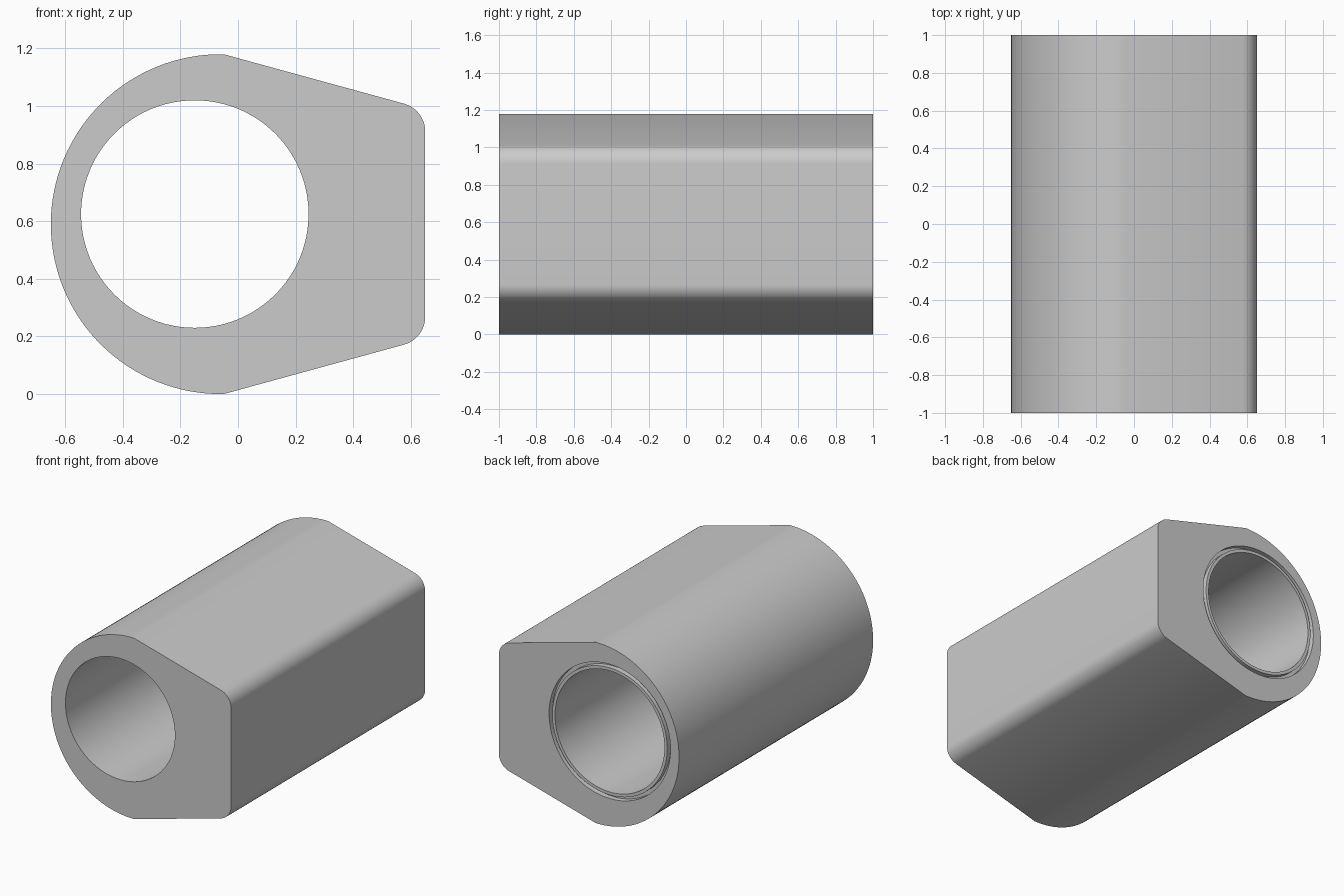
import bpy, bmesh
from math import sin, cos, pi, radians

cube = bpy.data.objects.get("Cube")
if cube:
    bpy.data.objects.remove(cube, do_unlink=True)

# Plain grey
grey = bpy.data.materials.new("plain grey")
grey.use_nodes = True
grey.diffuse_color = (0.6, 0.6, 0.6, 1)
grey.node_tree.nodes["Principled BSDF"].inputs["Base Color"].default_value = (0.6, 0.6, 0.6, 1)


def arc(cx, cz, r, start, end, steps):
    """Points on an arc in the xz plane, angles in degrees."""
    angles = [radians(start + (end - start) * i / steps) for i in range(steps + 1)]
    return [(cx + r * cos(a), cz + r * sin(a)) for a in angles]


def make_object(name, bm):
    bmesh.ops.recalc_face_normals(bm, faces=bm.faces)
    mesh = bpy.data.meshes.new(name)
    bm.to_mesh(mesh)
    bm.free()
    mesh.materials.append(grey)
    obj = bpy.data.objects.new(name, mesh)
    bpy.context.collection.objects.link(obj)
    return obj


def prism(name, points, y0, y1):
    """Extrude a closed xz profile along y."""
    bm = bmesh.new()
    face = bm.faces.new([bm.verts.new((x, y0, z)) for x, z in points])
    grown = bmesh.ops.extrude_face_region(bm, geom=[face])["geom"]
    verts = [g for g in grown if isinstance(g, bmesh.types.BMVert)]
    bmesh.ops.translate(bm, verts=verts, vec=(0, y1 - y0, 0))
    return make_object(name, bm)


def ring(name, cx, cz, r_in, r_out, y0, y1, n):
    """Closed ring of rectangular section around the y axis."""
    section = [(r_in, y0), (r_out, y0), (r_out, y1), (r_in, y1)]
    bm = bmesh.new()
    rows = [[bm.verts.new((cx + r * cos(2 * pi * i / n), y, cz + r * sin(2 * pi * i / n)))
             for r, y in section] for i in range(n)]
    for i in range(n):
        a, b = rows[i], rows[(i + 1) % n]
        for j in range(4):
            k = (j + 1) % 4
            bm.faces.new((a[j], a[k], b[k], b[j]))
    return make_object(name, bm)


# Body: round on one side, tapering to a flat with rounded corners
MID = 0.59
profile = arc(-0.06, MID, 0.59, 89, 271, 64)
profile += arc(0.55, 2 * MID - 0.912, 0.1, -75, 0, 10)
profile += arc(0.55, 0.912, 0.1, 0, 75, 10)
body = prism("sleeve_body", profile, -1, 1)

# Through bore, and a narrow groove around it at the back end
HOLE_X, HOLE_Z = -0.15, 0.625
bore = prism("bore_cutter", arc(HOLE_X, HOLE_Z, 0.395, 0, 356.25, 95), -1.2, 1.2)
groove = ring("groove_cutter", HOLE_X, HOLE_Z, 0.415, 0.438, 0.965, 1.1, 96)

for cutter in (bore, groove):
    cutter.hide_render = True
    mod = body.modifiers.new(cutter.name, "BOOLEAN")
    mod.operation = "DIFFERENCE"
    mod.solver = "EXACT"
    mod.object = cutter

bpy.ops.object.select_all(action="DESELECT")
body.select_set(True)
bpy.context.view_layer.objects.active = body
for mod in list(body.modifiers):
    bpy.ops.object.modifier_apply(modifier=mod.name)
for cutter in (bore, groove):
    bpy.data.objects.remove(cutter, do_unlink=True)

bpy.ops.object.shade_smooth_by_angle(angle=radians(30))
